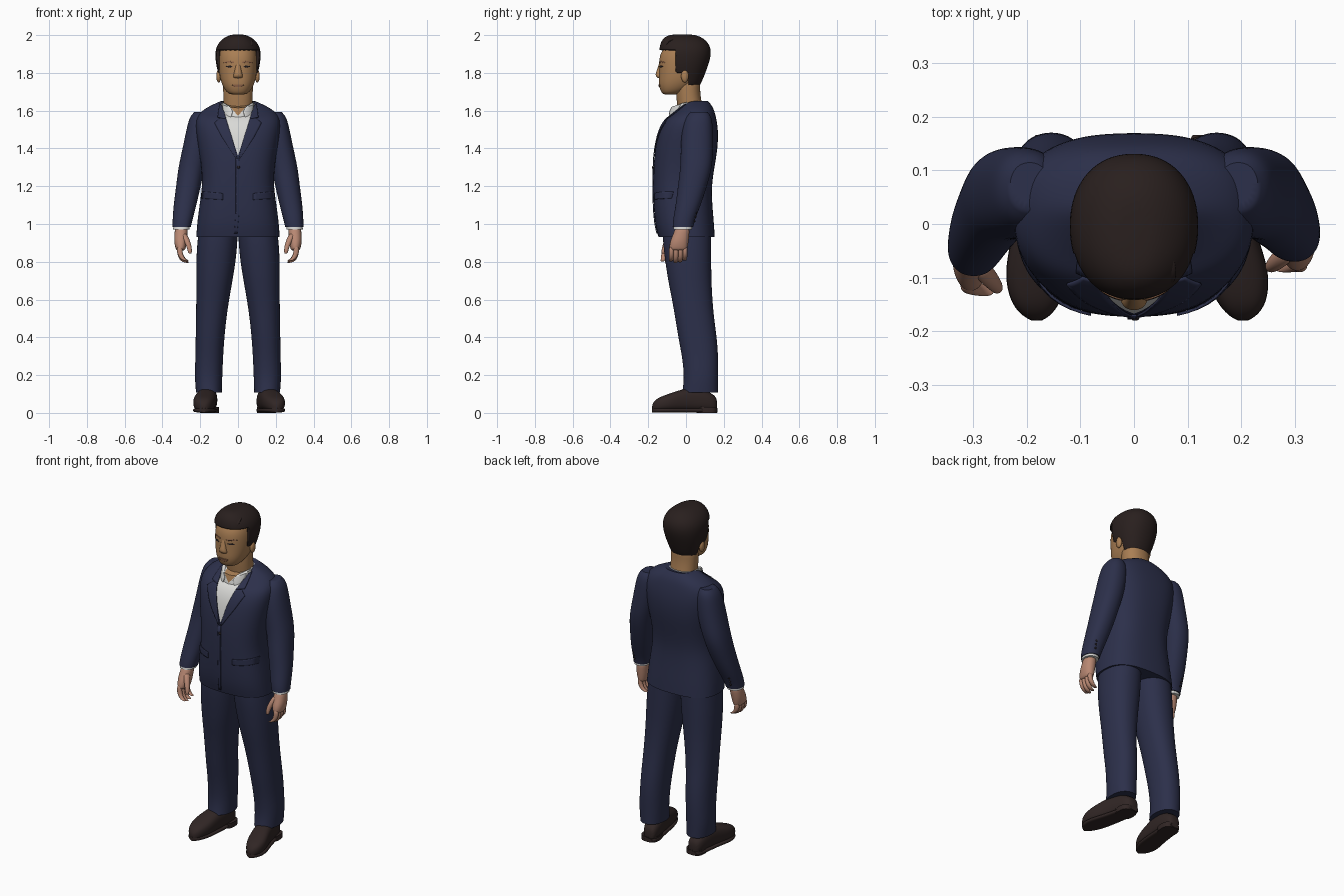
import bpy, bmesh, math
from mathutils import Vector
from mathutils.bvhtree import BVHTree

if "Cube" in bpy.data.objects:
    bpy.data.objects.remove(bpy.data.objects["Cube"])

parts = []


def material(name, *rgb):
    m = bpy.data.materials.new(name)
    m.use_nodes = True
    m.diffuse_color = (*rgb, 1)
    m.node_tree.nodes["Principled BSDF"].inputs["Base Color"].default_value = (*rgb, 1)
    return m


NAVY = material("navy suit", .025, .029, .069)
WHITE = material("white shirt", .7, .7, .68)
FACE = material("face skin", .4, .21, .088)
HAND = material("hand skin", .48, .245, .17)
HAIR = material("dark brown hair", .022, .014, .013)
LEATHER = material("brown leather", .03, .019, .018)
LIP = material("lip", .28, .13, .068)
DARK = material("dark detail", .02, .015, .017)


def add_object(name, bm, *mats):
    mesh = bpy.data.meshes.new(name)
    bmesh.ops.recalc_face_normals(bm, faces=bm.faces)
    bm.to_mesh(mesh)
    bm.free()
    for m in mats:
        mesh.materials.append(m)
    obj = bpy.data.objects.new(name, mesh)
    bpy.context.collection.objects.link(obj)
    parts.append(obj)
    return obj


def loft(name, rings, mats, side=1, sides=20, power=2.2, along_y=False, hem=False):
    """Smooth skin over oval rings (x, y, z, half width, half depth, front drop)."""
    bm = bmesh.new()
    loops = []
    for x, y, z, ru, rv, *drop in rings:
        loop = []
        for i in range(sides):
            a = math.tau * i / sides
            c, s = math.cos(a), math.sin(a)
            u = ru * math.copysign(abs(c) ** (2 / power), c)
            v = rv * math.copysign(abs(s) ** (2 / power), s)
            off = (u, 0, v) if along_y else (u, v, min(v, 0) * (drop[0] if drop else 0))
            p = Vector((x, y, z)) + Vector(off)
            p.x *= side
            loop.append(bm.verts.new(p))
        loops.append(loop)
    for a, b in zip(loops, loops[1:]):
        for i in range(sides):
            j = (i + 1) % sides
            bm.faces.new((a[i], a[j], b[j], b[i]))
    caps = [bm.faces.new(loops[0]), bm.faces.new(loops[-1])]
    if hem:
        crease = bm.edges.layers.float.new("crease_edge")
        for f in caps:
            for e in f.edges:
                e[crease] = 1
    obj = add_object(name, bm, *mats)
    # Bake the smoothing so that later cuts stay crisp
    obj.modifiers.new("smooth", "SUBSURF").levels = 2
    deps = bpy.context.evaluated_depsgraph_get()
    baked = bpy.data.meshes.new_from_object(obj.evaluated_get(deps))
    obj.modifiers.clear()
    obj.data = baked
    return obj


def swing(rings, amount):
    """Bring the forearm and hand forward, more towards the fingertips."""
    return [(x, y - amount * max(0, 1.25 - z), z, *size) for x, y, z, *size in rings]


def cut(bm, point, normal):
    geom = bm.verts[:] + bm.edges[:] + bm.faces[:]
    bmesh.ops.bisect_plane(bm, geom=geom, dist=1e-5, plane_co=point, plane_no=normal)


def paint_v(obj, apex, slope):
    """Give the front V opening above the apex the second material."""
    bm = bmesh.new()
    bm.from_mesh(obj.data)
    for s in (-1, 1):
        cut(bm, (0, 0, apex), (s, 0, -slope))
    for f in bm.faces:
        c = f.calc_center_median()
        f.material_index = int(c.y < 0 and abs(c.x) < (c.z - apex) * slope)
    bm.to_mesh(obj.data)
    bm.free()


def plate(name, target, rows, mat, side=1, lift=.003, steps=6):
    """Thin panel laid on the front of target; rows hold two (x, z) ends each."""
    mesh = target.data
    tree = BVHTree.FromPolygons([v.co for v in mesh.vertices],
                                [p.vertices[:] for p in mesh.polygons])
    bm = bmesh.new()
    grid = []
    for k in range((len(rows) - 1) * steps + 1):
        i = min(k // steps, len(rows) - 2)
        t = k / steps - i
        ends = [Vector(rows[i][e]).lerp(Vector(rows[i + 1][e]), t) for e in (0, 1)]
        line = []
        for n in range(steps + 1):
            x, z = ends[0].lerp(ends[1], n / steps)
            hit = tree.ray_cast(Vector((x * side, -1, z)), Vector((0, 1, 0)))[0]
            if hit is None:
                hit = tree.find_nearest(Vector((x * side, -.1, z)))[0]
            line.append(bm.verts.new((hit.x, hit.y - lift, hit.z)))
        grid.append(line)
    for a, b in zip(grid, grid[1:]):
        for n in range(steps):
            bm.faces.new((a[n], a[n + 1], b[n + 1], b[n]))
    obj = add_object(name, bm, mat)
    mod = obj.modifiers.new("thickness", "SOLIDIFY")
    mod.thickness, mod.offset = .005, 0


def ball(name, at, size, mat):
    bm = bmesh.new()
    bmesh.ops.create_uvsphere(bm, u_segments=16, v_segments=10, radius=1)
    bmesh.ops.scale(bm, vec=size, verts=bm.verts)
    bmesh.ops.translate(bm, vec=at, verts=bm.verts)
    add_object(name, bm, mat)


# Jacket body with the shirt showing in its V opening
jacket = loft("jacket", [
    (0, .003, .932, .222, .15), (0, -.008, 1, .218, .157), (0, -.016, 1.1, .205, .156),
    (0, -.019, 1.2, .189, .155), (0, -.011, 1.3, .194, .162), (0, .002, 1.4, .21, .167),
    (0, .014, 1.5, .227, .158), (0, .024, 1.575, .224, .134, .15),
    (0, .027, 1.62, .165, .117, .45), (0, .02, 1.65, .094, .098, .75)],
    (NAVY, WHITE), sides=28, power=2.6, hem=True)
paint_v(jacket, 1.36, .33)

for s, label in ((1, "left"), (-1, "right")):
    plate(label + "_lapel", jacket, [
        ((.003, 1.345), (.012, 1.35)), ((.032, 1.46), (.085, 1.46)),
        ((.055, 1.53), (.125, 1.535)), ((.062, 1.555), (.095, 1.56))], NAVY, s, .004)
    plate(label + "_jacket_collar", jacket, [
        ((.062, 1.555), (.108, 1.565)), ((.074, 1.595), (.102, 1.607)),
        ((.082, 1.62), (.096, 1.635))], NAVY, s, .004)
    plate(label + "_pocket_flap", jacket, [
        ((.08, 1.162), (.19, 1.172)), ((.08, 1.128), (.192, 1.135))], NAVY, s)
plate("front_overlap", jacket, [((-.012, 1.35), (.006, 1.35)), ((-.012, 1.06), (.006, 1.06)),
                                ((-.02, .95), (-.004, .95))], NAVY)
ball("jacket_button", (.002, -.175, 1.3), (.008, .005, .008), DARK)

# Neck and shirt collar
loft("neck", [(0, .03, 1.5, .076, .07), (0, .028, 1.58, .077, .068), (0, .014, 1.66, .078, .066),
              (0, .01, 1.72, .08, .064), (0, .01, 1.78, .08, .07)], (FACE,))
collar = loft("shirt_collar", [
    (0, 0, 1.57, .088, .096, .3), (0, .002, 1.61, .09, .095, .4),
    (0, .006, 1.645, .087, .086, .35)], (WHITE, FACE), hem=True)
paint_v(collar, 1.572, .85)
for s, label in ((1, "left"), (-1, "right")):
    plate(label + "_collar_point", collar, [
        ((.042, 1.62), (.082, 1.643)), ((.028, 1.595), (.08, 1.607)),
        ((.038, 1.562), (.066, 1.57))], WHITE, s, .004)

# Head, nose and facial details
head = loft("head", [
    (0, -.085, 1.684, .036, .034), (0, -.07, 1.697, .062, .062), (0, -.046, 1.735, .085, .1),
    (0, -.028, 1.78, .098, .116), (0, -.019, 1.84, .104, .125), (0, -.017, 1.9, .102, .124),
    (0, -.005, 1.95, .083, .1), (0, -.005, 1.968, .05, .06)], (FACE,), sides=24, power=2.25)
loft("nose", [(0, -.13, 1.86, .012, .01), (0, -.135, 1.825, .016, .016),
              (0, -.14, 1.795, .023, .023), (0, -.138, 1.78, .028, .022),
              (0, -.133, 1.77, .02, .014)], (FACE,), sides=12)
plate("lips", head, [((-.028, 1.739), (.028, 1.739)), ((-.03, 1.735), (.03, 1.735)),
                     ((-.018, 1.725), (.018, 1.725))], LIP, lift=.001)
for s, label in ((1, "left"), (-1, "right")):
    plate(label + "_eye", head, [((.028, 1.834), (.028, 1.831)), ((.044, 1.839), (.044, 1.829)),
                                 ((.062, 1.835), (.062, 1.831))], DARK, s, 0)
    plate(label + "_eyebrow", head, [((.02, 1.859), (.02, 1.852)), ((.05, 1.863), (.05, 1.855)),
                                     ((.074, 1.856), (.074, 1.852))], LIP, s, 0)
    ball(label + "_ear", (s * .102, -.006, 1.783), (.013, .02, .034), FACE)

# Hair shell trimmed along temples, ears and nape
hair = loft("hair", [
    (0, .004, 1.705, .07, .056), (0, 0, 1.755, .09, .086), (0, -.006, 1.82, .113, .117),
    (0, -.004, 1.88, .122, .136), (0, -.005, 1.93, .12, .139), (0, -.01, 1.97, .097, .122),
    (0, -.018, 1.996, .058, .088), (0, -.02, 2.004, .026, .05)], (HAIR,), sides=24)
bm = bmesh.new()
bm.from_mesh(hair.data)
for point, normal in (((0, 0, 1.922), (0, 0, 1)), ((0, -.055, 0), (0, 1, 0)),
                      ((0, 0, 1.8), (0, 0, 1)), ((0, .014, 0), (0, 1, 0)),
                      ((0, 0, 1.728), (0, 0, 1))):
    cut(bm, point, normal)
bare = []
for f in bm.faces:
    c = f.calc_center_median()
    line = 1.922 if c.y < -.055 else 1.8 if c.y < .014 else 1.728
    if c.z < line:
        bare.append(f)
bmesh.ops.delete(bm, geom=bare, context="FACES")
bm.to_mesh(hair.data)
bm.free()
shell = hair.modifiers.new("thickness", "SOLIDIFY")
shell.thickness, shell.offset = .018, -1

# Swept locks along the fringe
for i in range(-3, 3):
    x = i * .024 + .008
    y = -.127 + x * x * 6
    loft("fringe_lock", [(x, y, 1.916, .011, .006), (x + .005, y - .001, 1.945, .017, .008),
                         (x + .009, y + .02, 1.97, .016, .01),
                         (x + .01, y + .05, 1.98, .008, .008)], (HAIR,), sides=8)

for s, label, forward in ((1, "left", 0), (-1, "right", .1)):
    # Sleeve, cuff and cuff buttons
    loft(label + "_sleeve", swing([
        (.194, .07, 1.593, .037, .045), (.197, .067, 1.568, .06, .07), (.203, .06, 1.5, .071, .084),
        (.221, .058, 1.4, .073, .087), (.247, .055, 1.3, .07, .085), (.262, .034, 1.2, .066, .078),
        (.281, .012, 1.1, .061, .067), (.294, -.012, 1.02, .053, .058),
        (.298, -.016, .985, .049, .055)], forward), (NAVY,), s, hem=True)
    loft(label + "_shirt_cuff", swing([(.297, -.015, 1.01, .044, .05), (.3, -.017, .972, .044, .05)],
                                      forward), (WHITE,), s, hem=True)
    for i in range(3):
        z = 1.015 + i * .022
        ball(label + "_cuff_button", (s * .312, .046 + i * .004 - forward * (1.25 - z), z),
             (.006, .005, .006), DARK)
    # Hand with curled fingers
    loft(label + "_palm", swing([
        (.299, -.018, .99, .034, .038), (.302, -.024, .95, .035, .043), (.304, -.035, .91, .036, .05),
        (.304, -.04, .875, .029, .05), (.303, -.04, .858, .022, .045)], forward),
        (HAND,), s, sides=14)
    for i, drop in enumerate((.008, 0, .003, .012)):
        y = -.077 + i * .024
        loft(label + "_finger", swing([
            (.308, y, .885, .016, .014), (.309, y, .85, .016, .014),
            (.3, y, .816 + drop, .015, .0135), (.282, y - .002, .798 + drop, .013, .0125),
            (.264, y - .003, .794 + drop, .009, .01)], forward), (HAND,), s, sides=8)
    loft(label + "_thumb", swing([
        (.292, -.045, .955, .018, .02), (.274, -.062, .92, .019, .02),
        (.26, -.075, .885, .015, .015), (.254, -.08, .853, .012, .012),
        (.254, -.08, .842, .007, .007)], forward), (HAND,), s, sides=8)
    # Trouser leg
    loft(label + "_trouser_leg", [
        (.1, .004, 1.02, .1, .128), (.108, .004, .92, .108, .13), (.117, .012, .8, .106, .123),
        (.125, .02, .7, .097, .116), (.134, .033, .6, .088, .108), (.142, .046, .5, .081, .104),
        (.148, .061, .4, .077, .103), (.152, .075, .3, .074, .097), (.156, .08, .2, .074, .091),
        (.155, .077, .14, .071, .093), (.154, .074, .108, .069, .096)],
        (NAVY,), s, power=2.2, hem=True)
    # Shoe built from heel to toe, with sole and heel block
    shoe = [(.166, .146, .026, .075), (.145, .149, .044, .1), (.08, .155, .053, .132),
            (.01, .165, .055, .132), (-.04, .175, .059, .12), (-.09, .185, .061, .102),
            (-.13, .19, .052, .088), (-.155, .192, .04, .075), (-.172, .192, .024, .058),
            (-.18, .192, .008, .04)]
    shoe = [(y, x - s * y * .06, w, top) for y, x, w, top in shoe]
    loft(label + "_shoe", [(x, y, top / 2 + .004, w, top / 2 - .004) for y, x, w, top in shoe],
         (LEATHER,), s, sides=16, power=2.6, along_y=True)
    loft(label + "_sole", [(x, y, .014, w + .001, .012) for y, x, w, top in shoe],
         (LEATHER,), s, sides=12, power=4, along_y=True, hem=True)
    loft(label + "_heel", [(.15, .11, 0, .051, .054), (.15, .11, .03, .051, .056)],
         (LEATHER,), s, power=2.8, hem=True)

# Smooth shading that keeps hems and plate rims sharp
bpy.ops.object.select_all(action="DESELECT")
for obj in parts:
    obj.select_set(True)
bpy.context.view_layer.objects.active = parts[0]
bpy.ops.object.shade_smooth_by_angle(angle=math.radians(45))
